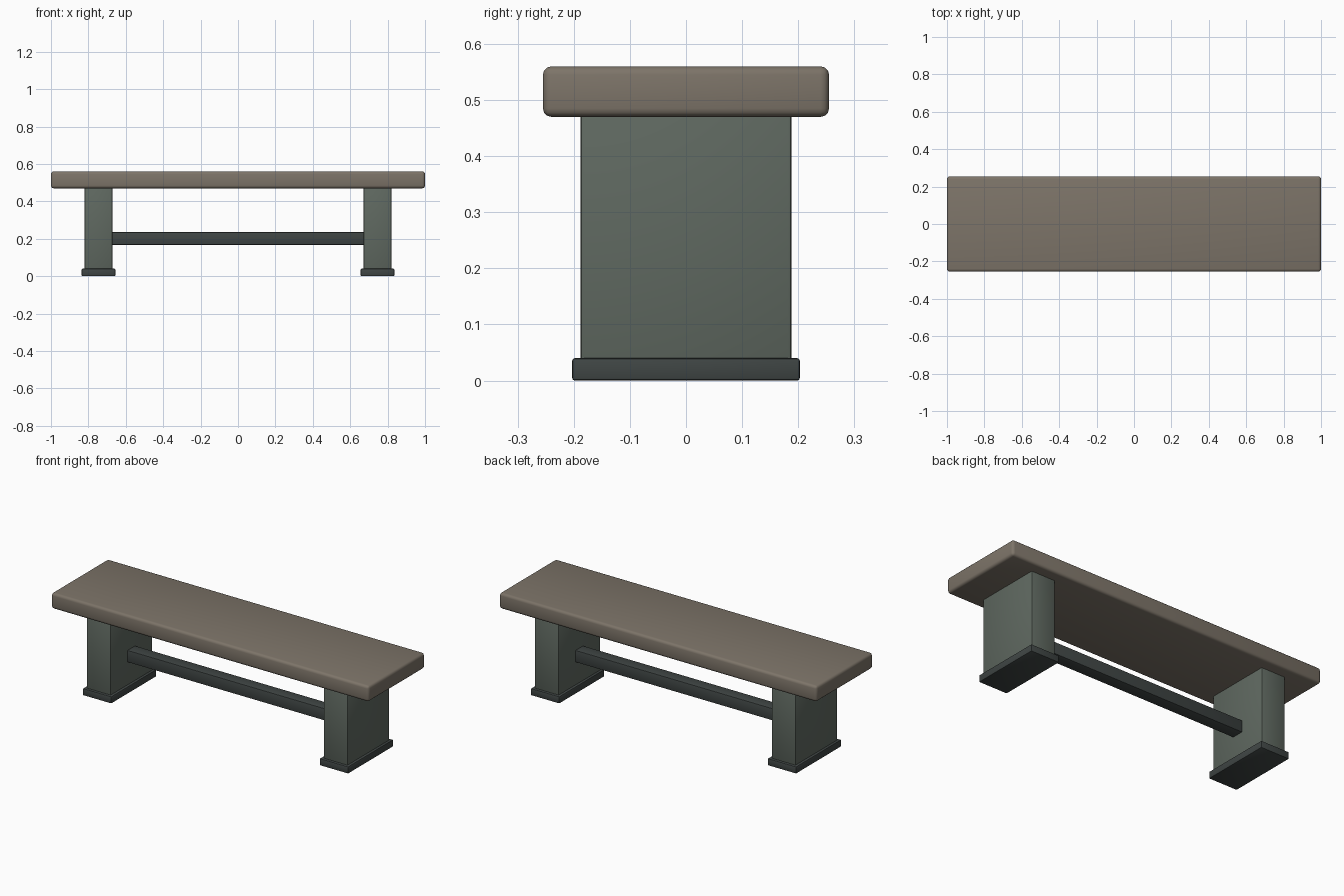
import bpy

if "Cube" in bpy.data.objects:
    bpy.data.objects.remove(bpy.data.objects["Cube"])


def material(name, rgb):
    m = bpy.data.materials.new(name)
    m.diffuse_color = (*rgb, 1)
    m.use_nodes = True
    m.node_tree.nodes["Principled BSDF"].inputs["Base Color"].default_value = m.diffuse_color
    return m


def block(name, lo, hi, bevel, segments, mat):
    """Rounded box spanning the corners lo and hi."""
    centre = [(a + b) / 2 for a, b in zip(lo, hi)]
    bpy.ops.mesh.primitive_cube_add(size=1, location=centre)
    ob = bpy.context.object
    ob.name = name
    ob.scale = [b - a for a, b in zip(lo, hi)]
    bpy.ops.object.transform_apply(location=False, rotation=False, scale=True)
    mod = ob.modifiers.new("Bevel", 'BEVEL')
    mod.width = bevel
    mod.segments = segments
    bpy.ops.object.modifier_apply(modifier=mod.name)
    bpy.ops.object.shade_smooth_by_angle()
    ob.data.materials.append(mat)
    return ob


wood = material("wood", (0.205, 0.175, 0.14))
paint = material("green_paint", (0.115, 0.14, 0.118))
dark = material("dark_paint", (0.05, 0.06, 0.058))

# Seat slab
block("seat", (-1, -0.255, 0.47), (1, 0.255, 0.56), 0.015, 3, wood)

# Pedestal legs with wider feet
for side, s in (("left", -1), ("right", 1)):
    cx = s * 0.746
    block(side + "_leg", (cx - 0.075, -0.188, 0.02), (cx + 0.075, 0.188, 0.48), 0.006, 2, paint)
    block(side + "_foot", (cx - 0.09, -0.203, 0), (cx + 0.09, 0.203, 0.04), 0.005, 2, dark)

# Rail joining the legs
block("rail", (-0.69, -0.035, 0.168), (0.69, 0.035, 0.236), 0.004, 2, dark)
